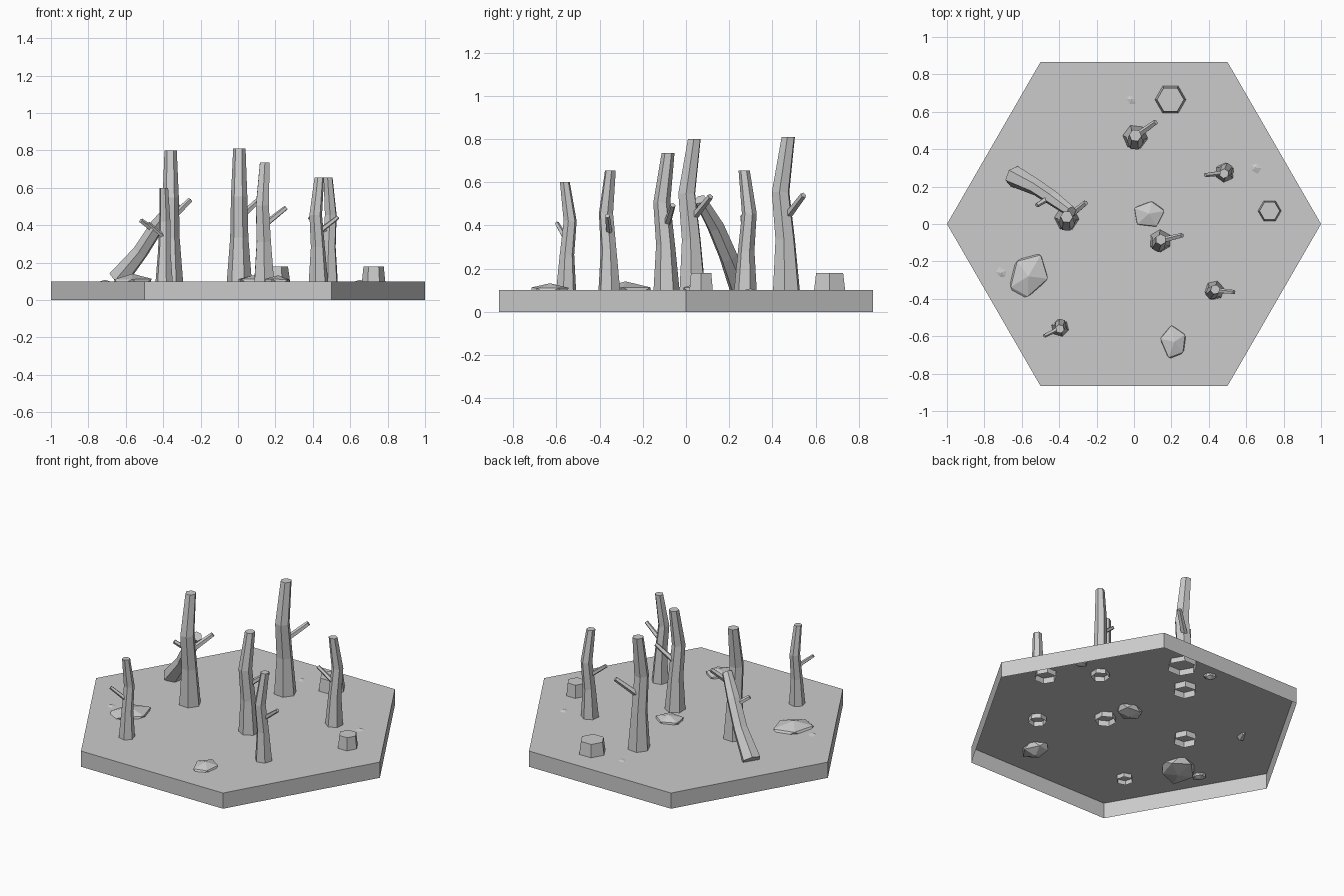
import bpy, bmesh, math, random
from mathutils import Vector, Matrix

if "Cube" in bpy.data.objects:
    bpy.data.objects.remove(bpy.data.objects["Cube"])

random.seed(4)


def finish(name, bm):
    bmesh.ops.recalc_face_normals(bm, faces=bm.faces)
    me = bpy.data.meshes.new(name)
    bm.to_mesh(me)
    bm.free()
    ob = bpy.data.objects.new(name, me)
    bpy.context.collection.objects.link(ob)
    return ob


def tube(name, path, radii, sides=6, spin=0.0, upright=False, cap_start=False):
    """Low-poly tapered tube along a path, closed at its far end."""
    path = [Vector(p) for p in path]
    rot = Matrix.Identity(3)
    if not upright:
        rot = (path[-1] - path[0]).to_track_quat('Z', 'Y').to_matrix()
    bm = bmesh.new()
    rings = []
    for p, r in zip(path, radii):
        ring = []
        for i in range(sides):
            a = spin + math.tau * i / sides
            ring.append(bm.verts.new(p + rot @ Vector((r * math.cos(a), r * math.sin(a), 0))))
        rings.append(ring)
    for lo, hi in zip(rings, rings[1:]):
        for i in range(sides):
            j = (i + 1) % sides
            bm.faces.new((lo[i], lo[j], hi[j], hi[i]))
    bm.faces.new(rings[-1])
    if cap_start:
        bm.faces.new(rings[0][::-1])
    return finish(name, bm)


GROUND = 0.1

# Hexagonal tile, open underneath
tube("hex_base", [(0, 0, 0), (0, 0, GROUND)], [1, 1], upright=True)


def tree(n, x, y, h, angle):
    """Dead trunk with a slight bow and one broken branch pointing at angle."""
    a = math.radians(angle)
    bow = a - math.radians(128)
    # height fraction, sideways bow, radius, all relative to h
    rings = [(-0.055, 0, 0.098), (0, 0, 0.095), (0.33, 0.008, 0.069),
             (0.64, 0.038, 0.062), (1, -0.012, 0.047)]
    path = [(x + h * b * math.cos(bow), y + h * b * math.sin(bow), GROUND + f * h)
            for f, b, r in rings]
    tube(f"trunk_{n}", path, [r * h for f, b, r in rings], spin=a + 0.3, upright=True)

    def along(d, f):
        return (x + d * h * math.cos(a), y + d * h * math.sin(a), GROUND + f * h)
    tube(f"branch_{n}", [along(0.01, 0.48), along(0.19, 0.62)],
         [0.027 * h, 0.021 * h], sides=5, cap_start=True)


# Standing trees
for n, t in enumerate([(0.007, 0.465, 0.71, 36), (-0.36, 0.03, 0.70, 39),
                       (0.14, -0.09, 0.635, 14), (0.43, -0.355, 0.555, -5),
                       (0.485, 0.275, 0.555, 187), (-0.395, -0.555, 0.50, 207)], 1):
    tree(n, *t)

# Fallen log leaning on a trunk, with a twig
tube("fallen_log",
     [(-0.64, 0.255, 0.115), (-0.52, 0.195, 0.26), (-0.43, 0.135, 0.40), (-0.335, 0.065, 0.52)],
     [0.058, 0.044, 0.041, 0.031], spin=0.3, cap_start=True)
tube("log_twig", [(-0.44, 0.15, 0.365), (-0.52, 0.10, 0.425)], [0.017, 0.013],
     sides=5, cap_start=True)

# Stumps
for n, (x, y, r) in enumerate([(0.195, 0.665, 0.088), (0.725, 0.07, 0.066)], 1):
    tube(f"stump_{n}", [(x, y, 0.065), (x, y, 0.18)], [r, r * 0.82], upright=True)


def rock(name, x, y, z, sx, sy, sz, turn):
    """Half-buried faceted stone."""
    bm = bmesh.new()
    bmesh.ops.create_icosphere(bm, subdivisions=1, radius=1)
    for v in bm.verts:
        v.co *= random.uniform(0.88, 1.12)
    m = (Matrix.Translation((x, y, z)) @ Matrix.Rotation(math.radians(turn), 4, 'Z')
         @ Matrix.Diagonal((sx, sy, sz, 1)))
    bmesh.ops.transform(bm, matrix=m, verts=bm.verts)
    finish(name, bm)


# Rocks and pebbles
rock("rock_1", 0.08, 0.055, 0.092, 0.092, 0.078, 0.043, 10)
rock("rock_2", -0.565, -0.28, 0.092, 0.14, 0.105, 0.045, 60)
rock("rock_3", 0.215, -0.63, 0.092, 0.098, 0.075, 0.042, 100)
rock("pebble_1", -0.015, 0.665, 0.09, 0.04, 0.03, 0.019, -45)
rock("pebble_2", 0.65, 0.30, 0.09, 0.04, 0.036, 0.019, 0)
rock("pebble_3", -0.71, -0.262, 0.09, 0.045, 0.035, 0.019, -40)
